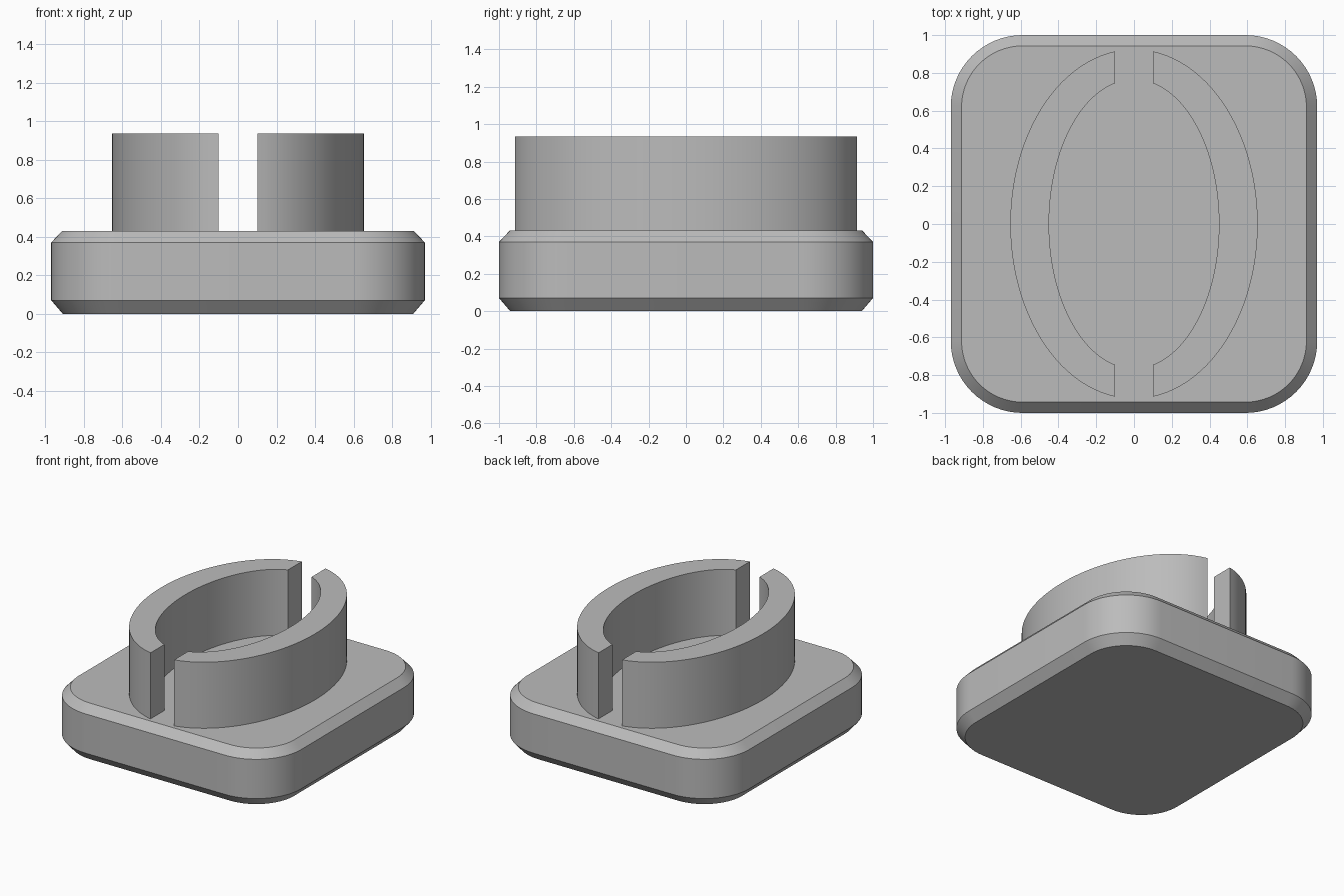
import bpy
import bmesh
from math import sin, cos, pi, asin, radians

cube = bpy.data.objects.get("Cube")
if cube:
    bpy.data.objects.remove(cube, do_unlink=True)

gray = bpy.data.materials.new("plain gray")
gray.use_nodes = True
color = (0.5, 0.5, 0.5, 1)
gray.diffuse_color = color
gray.node_tree.nodes["Principled BSDF"].inputs["Base Color"].default_value = color


def finish(bm, name):
    bmesh.ops.recalc_face_normals(bm, faces=bm.faces)
    mesh = bpy.data.meshes.new(name)
    bm.to_mesh(mesh)
    bm.free()
    mesh.materials.append(gray)
    obj = bpy.data.objects.new(name, mesh)
    bpy.context.collection.objects.link(obj)
    bpy.ops.object.select_all(action="DESELECT")
    obj.select_set(True)
    bpy.context.view_layer.objects.active = obj
    bpy.ops.object.shade_smooth_by_angle(angle=radians(25))
    return obj


def rounded_rect(hx, hy, r, steps=16):
    points = []
    for corner, (sx, sy) in enumerate([(1, 1), (-1, 1), (-1, -1), (1, -1)]):
        for i in range(steps + 1):
            a = (corner + i / steps) * pi / 2
            points.append((sx * (hx - r) + r * cos(a), sy * (hy - r) + r * sin(a)))
    return points


# Rounded base with chamfered top and bottom rims
bm = bmesh.new()
loops = []
for z, inset in [(0, 0.06), (0.07, 0), (0.37, 0), (0.43, 0.057)]:
    outline = rounded_rect(0.97 - inset, 1 - inset, 0.38 - inset)
    loops.append([bm.verts.new((x, y, z)) for x, y in outline])
count = len(loops[0])
for low, high in zip(loops, loops[1:]):
    for i in range(count):
        j = (i + 1) % count
        bm.faces.new((low[i], low[j], high[j], high[i]))
bm.faces.new(loops[0][::-1])
bm.faces.new(loops[-1])
finish(bm, "base")


# Half of an oval wall, cut flat at the gap
def oval_arc(a, b, gap, steps=48):
    limit = pi / 2 - asin(gap / a)
    angles = [limit * (2 * i / steps - 1) for i in range(steps + 1)]
    return [(a * cos(t), b * sin(t)) for t in angles]


for side, name in [(1, "left_wall"), (-1, "right_wall")]:
    bm = bmesh.new()
    outer = oval_arc(0.655, 0.925, 0.1)
    inner = oval_arc(0.45, 0.765, 0.1)
    rows = []
    for (ox, oy), (ix, iy) in zip(outer, inner):
        section = [(ox, oy, 0.42), (ox, oy, 0.935), (ix, iy, 0.935), (ix, iy, 0.42)]
        rows.append([bm.verts.new((side * x, y, z)) for x, y, z in section])
    for r0, r1 in zip(rows, rows[1:]):
        for i in range(4):
            j = (i + 1) % 4
            bm.faces.new((r0[i], r0[j], r1[j], r1[i]))
    bm.faces.new(rows[0])
    bm.faces.new(rows[-1][::-1])
    finish(bm, name)
